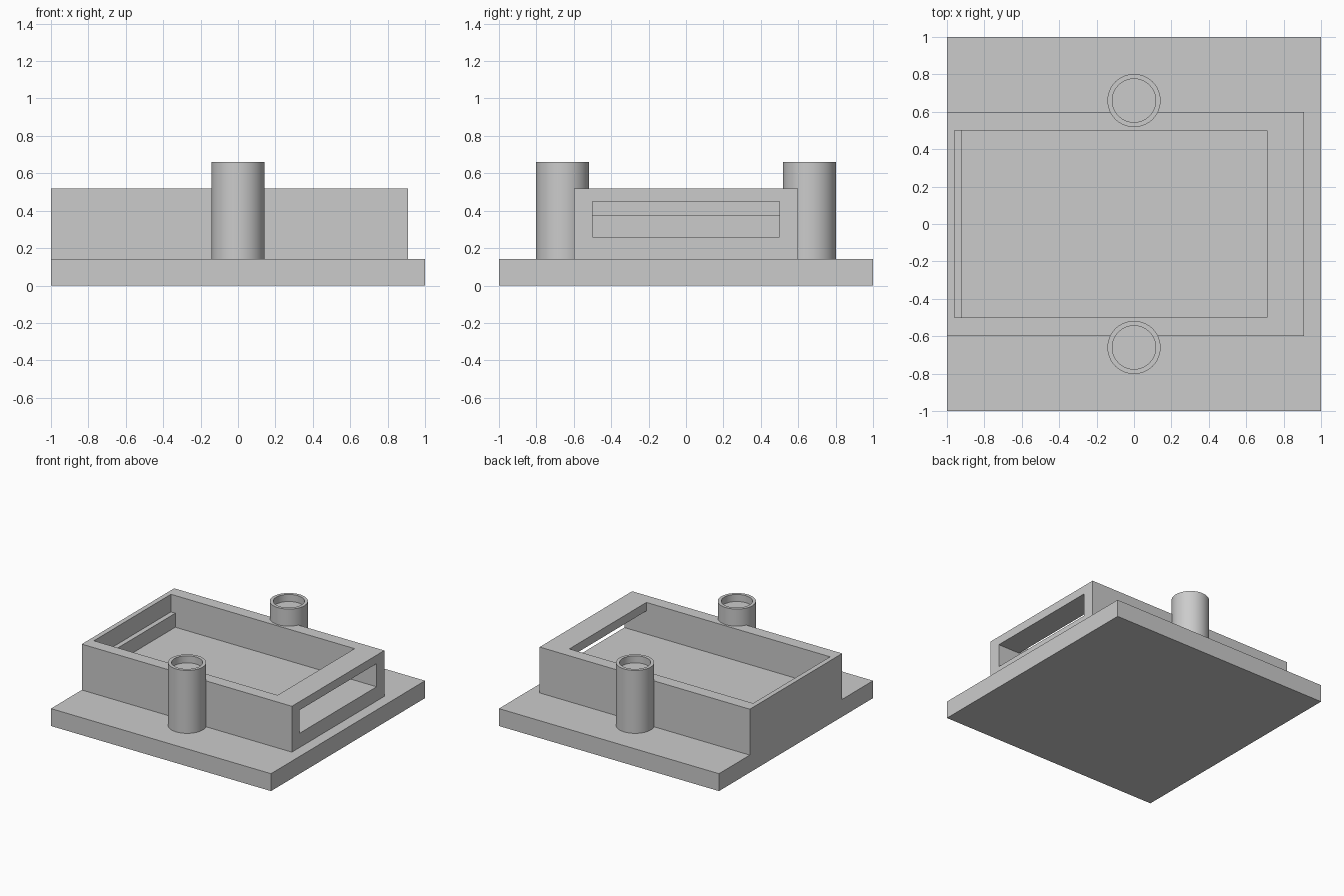
import bpy
import bmesh
import math

cube = bpy.data.objects.get("Cube")
if cube:
    bpy.data.objects.remove(cube, do_unlink=True)

GREY = (0.6, 0.6, 0.6, 1.0)
mat = bpy.data.materials.new("plain_grey")
mat.use_nodes = True
mat.diffuse_color = GREY
bsdf = next(n for n in mat.node_tree.nodes if n.type == "BSDF_PRINCIPLED")
bsdf.inputs["Base Color"].default_value = GREY


def finish(name, bm):
    """Turn a bmesh into a named object with the grey material."""
    bmesh.ops.recalc_face_normals(bm, faces=bm.faces)
    mesh = bpy.data.meshes.new(name)
    bm.to_mesh(mesh)
    bm.free()
    mesh.materials.append(mat)
    obj = bpy.data.objects.new(name, mesh)
    bpy.context.collection.objects.link(obj)
    return obj


def box(name, x, y, z):
    """Box from (min, max) ranges in x and z, with half width y."""
    bm = bmesh.new()
    bmesh.ops.create_cube(bm, size=1)
    for v in bm.verts:
        v.co = (x[v.co.x > 0], math.copysign(y, v.co.y), z[v.co.z > 0])
    return finish(name, bm)


def activate(obj):
    bpy.ops.object.select_all(action="DESELECT")
    obj.select_set(True)
    bpy.context.view_layer.objects.active = obj


def combine(target, tool, operation):
    """Apply a boolean and remove the tool object."""
    mod = target.modifiers.new("bool", "BOOLEAN")
    mod.object = tool
    mod.operation = operation
    mod.solver = "EXACT"
    activate(target)
    bpy.ops.object.modifier_apply(modifier=mod.name)
    bpy.data.objects.remove(tool, do_unlink=True)


BASE_TOP = 0.143
POST_TOP = 0.66

# Square plate with the raised housing joined to it
body = box("base_and_housing", (-1, 1), 1, (0, BASE_TOP))
combine(body, box("housing", (-1, 0.91), 0.6, (0.05, 0.52)), "UNION")

# Tray slot, open at one end, and the window above it that leaves a thin ledge
combine(body, box("tray_slot", (-0.92, 1.2), 0.5, (0.26, 0.45)), "DIFFERENCE")
combine(body, box("top_window", (-0.96, 0.71), 0.5, (0.375, 0.7)), "DIFFERENCE")


def post(name, y):
    """Round post with a shallow socket in its top."""
    bm = bmesh.new()
    bmesh.ops.create_cone(bm, cap_ends=True, segments=64, radius1=0.142,
                          radius2=0.142, depth=POST_TOP - BASE_TOP)
    bmesh.ops.translate(bm, verts=bm.verts,
                        vec=(0, y, (POST_TOP + BASE_TOP) / 2))
    bm.normal_update()
    top = max(bm.faces, key=lambda f: f.calc_center_median().z)
    bmesh.ops.inset_region(bm, faces=[top], thickness=0.026)
    floor = bmesh.ops.extrude_discrete_faces(bm, faces=[top])["faces"][0]
    bmesh.ops.translate(bm, verts=floor.verts, vec=(0, 0, -0.058))
    obj = finish(name, bm)
    activate(obj)
    bpy.ops.object.shade_smooth_by_angle(angle=math.radians(30))


for name, y in (("front_post", -0.66), ("back_post", 0.66)):
    post(name, y)
